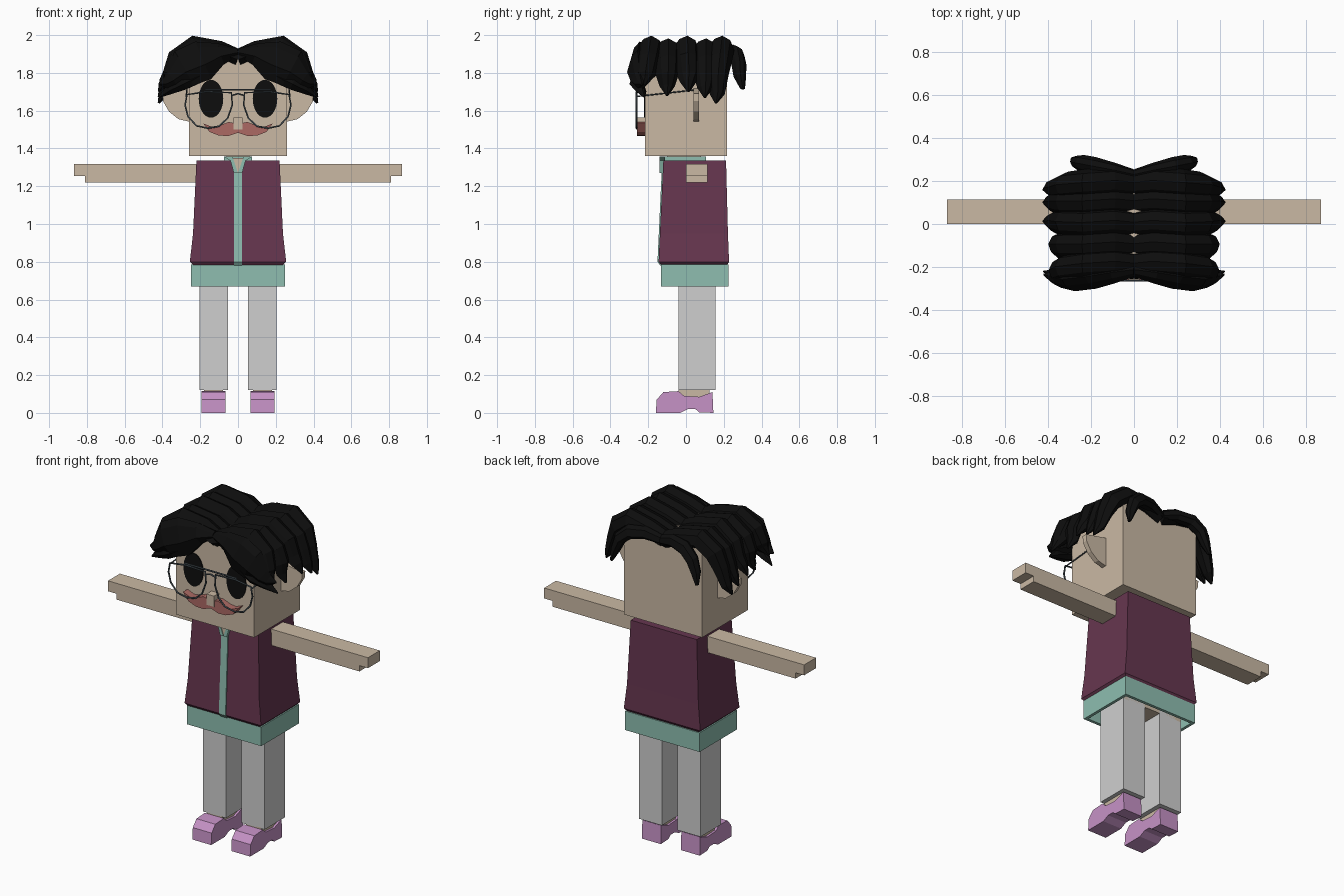
import bpy, bmesh
from mathutils import Vector

cube = bpy.data.objects.get("Cube")
if cube:
    bpy.data.objects.remove(cube, do_unlink=True)


def material(name, *rgb):
    lin = [(c / 255 / 12.92) if c < 11 else ((c / 255 + 0.055) / 1.055) ** 2.4 for c in rgb] + [1]
    m = bpy.data.materials.new(name)
    m.use_nodes = True
    m.diffuse_color = lin
    m.node_tree.nodes["Principled BSDF"].inputs["Base Color"].default_value = lin
    return m


SKIN = material("skin", 202, 185, 164)
BLACK = material("black", 13, 13, 13)
PLUM = material("plum cloth", 102, 54, 79)
TEAL = material("teal cloth", 142, 190, 176)
GREY = material("light grey cloth", 207, 207, 207)
PINK = material("pink leather", 198, 146, 198)
ROSE = material("rose", 172, 106, 100)
WIRE = material("dark wire", 68, 78, 84)


def finish(name, bm, mat):
    bmesh.ops.recalc_face_normals(bm, faces=bm.faces)
    mesh = bpy.data.meshes.new(name)
    bm.to_mesh(mesh)
    bm.free()
    mesh.materials.append(mat)
    ob = bpy.data.objects.new(name, mesh)
    bpy.context.collection.objects.link(ob)
    return ob


def loft(name, rings, mat, caps=True):
    """Skin a list of equal-length point rings."""
    bm = bmesh.new()
    loops = [[bm.verts.new(p) for p in ring] for ring in rings]
    n = len(loops[0])
    for a, b in zip(loops, loops[1:]):
        for i in range(n):
            j = (i + 1) % n
            bm.faces.new((a[i], a[j], b[j], b[i]))
    if caps:
        bm.faces.new(loops[0])
        bm.faces.new(loops[-1])
    return finish(name, bm, mat)


def rect(z, x0, x1, y0, y1):
    return [(x0, y0, z), (x1, y0, z), (x1, y1, z), (x0, y1, z)]


def box(name, x0, x1, y0, y1, z0, z1, mat):
    return loft(name, [rect(z0, x0, x1, y0, y1), rect(z1, x0, x1, y0, y1)], mat)


def plate(name, pts, y0, y1, mat):
    """Front-facing outline (x, z) given depth along y."""
    return loft(name, [[(x, y, z) for x, z in pts] for y in (y0, y1)], mat)


def wire(name, pts, cyclic=False, radius=0.005):
    cu = bpy.data.curves.new(name, 'CURVE')
    cu.dimensions = '3D'
    cu.bevel_depth = radius
    cu.bevel_resolution = 1
    sp = cu.splines.new('POLY')
    sp.points.add(len(pts) - 1)
    for p, co in zip(sp.points, pts):
        p.co = (*co, 1)
    sp.use_cyclic_u = cyclic
    cu.materials.append(WIRE)
    bpy.context.collection.objects.link(bpy.data.objects.new(name, cu))


def lock(name, path, s):
    """Hair lock swept along (x, y, z, half width, half height) points."""
    section = [(1, -.3), (.7, .6), (.1, 1), (-.5, .7), (-1, -.1), (-.3, -.8), (.5, -.8)]
    side = Vector((0, 1, 0))
    rings = []
    for i, (x, y, z, w, h) in enumerate(path):
        t = Vector(path[min(i + 1, len(path) - 1)][:3]) - Vector(path[max(i - 1, 0)][:3])
        n = t.cross(side).normalized()
        ring = [Vector((x, y, z)) + side * w * a + n * h * b for a, b in section]
        rings.append([(s * p.x, p.y, p.z) for p in ring])
    loft(name, rings, BLACK)


# Head, nose and moustache
box("head", -.26, .26, -.217, .217, 1.36, 1.9, SKIN)
box("nose", -.025, .025, -.265, -.21, 1.5, 1.565, SKIN)
half = [(0, 1.53), (.05, 1.54), (.1, 1.52), (.14, 1.515), (.185, 1.533),
        (.15, 1.487), (.1, 1.468), (.05, 1.466), (0, 1.483)]
plate("moustache", half + [(-x, z) for x, z in half[-2:0:-1]], -.26, -.21, ROSE)

# Torso: sleeveless vest over a shirt
vest = [(.78, .235, -.13, .215), (.80, .255, -.145, .228),
        (.95, .238, -.138, .222), (1.335, .22, -.12, .212)]
loft("vest", [rect(z, -w, w, a, b) for z, w, a, b in vest], PLUM)
loft("shirt_front", [rect(z, -.022, .022, a - .006, a + .03) for z, w, a, b in vest], TEAL)
hem = loft("shirt_hem", [rect(z, -.248, .248, -.133, .225) for z in (.67, .785)], TEAL, False)
solid = hem.modifiers.new("thickness", 'SOLIDIFY')
solid.thickness = .025
solid.offset = -1
box("neck", -.06, .06, -.1, .08, 1.3, 1.37, SKIN)
box("collar", -.075, .075, -.115, .105, 1.33, 1.357, TEAL)
plate("neck_opening", [(-.03, 1.35), (.03, 1.35), (0, 1.27)], -.136, -.115, SKIN)
box("pelvis", -.2, .2, -.04, .155, .69, .785, SKIN)

shoe_profile = [(-.16, 0), (-.155, .07), (-.12, .11), (-.04, .115), (-.01, .09), (.07, .085),
                (.14, .11), (.145, 0), (.07, .003), (.05, .02), (.01, .02), (-.03, 0)]
lens = [(.035, 1.695), (.03, 1.63), (.055, 1.56), (.1, 1.518), (.16, 1.507), (.22, 1.52),
        (.265, 1.57), (.28, 1.63), (.27, 1.685), (.17, 1.7)]
ear = [(.25, 1.72), (.4, 1.69), (.397, 1.65), (.365, 1.595), (.315, 1.555), (.25, 1.54)]
arm = [(.2, 1.22), (.81, 1.22), (.81, 1.255), (.867, 1.255), (.867, 1.318), (.2, 1.318)]

for s, tag in ((1, "left"), (-1, "right")):
    def flip(pts):
        return [(s * x, *rest) for x, *rest in pts]

    # Limbs
    plate(tag + "_arm", flip(arm), 0, .113, SKIN)
    box(tag + "_leg", s * .053, s * .205, -.04, .155, .12, .76, GREY)
    box(tag + "_foot", s * .08, s * .18, -.04, .125, .05, .125, SKIN)
    loft(tag + "_shoe", [[(s * x, y, z) for y, z in shoe_profile] for x in (.067, .193)], PINK)
    plate(tag + "_collar_flap", flip([(.075, 1.357), (.03, 1.357), (0, 1.27), (.022, 1.27),
                                      (.04, 1.335)]), -.14, -.115, TEAL)

    # Face details
    plate(tag + "_ear", flip(ear), .04, .07, SKIN)
    bm = bmesh.new()
    bmesh.ops.create_circle(bm, cap_ends=True, radius=1, segments=32)
    for v in bm.verts:
        v.co = (s * .143 + v.co.x * .065, -.222, 1.663 + v.co.y * .1)
    eye = finish(tag + "_eye", bm, BLACK)
    eye.modifiers.new("thickness", 'SOLIDIFY').thickness = .008

    # Glasses
    wire(tag + "_lens_rim", [(s * x, -.262, z) for x, z in lens], True)
    wire(tag + "_temple", [(s * .275, -.262, 1.675), (s * .27, .05, 1.71)], radius=.004)

    # Side locks: row position, tip shift, tip height, tip reach
    rows = [(-.19, -.03, 1.72, .395), (-.1, 0, 1.68, .39), (0, .01, 1.7, .42),
            (.1, 0, 1.67, .42), (.185, -.02, 1.64, .42)]
    for i, (y, dy, tip, reach) in enumerate(rows):
        low = .014 * (i % 2)
        lock(f"{tag}_side_lock_{i + 1}", [
            (0, y, 1.875 - low, .065, .05), (.1, y + .01, 1.915 - low, .07, .055),
            (.23, y, 1.938 - low, .07, .06), (.32, y + dy / 2, 1.87 - low, .068, .06),
            (.355, y + dy, 1.79, .06, .045), (reach - .03, y + dy, tip + .05, .04, .03),
            (reach, y + dy * 1.3, tip, .006, .006)], s)

    # Curtain of hair parted over the forehead
    lock(tag + "_fringe", [
        (0, -.215, 1.91, .03, .02), (.09, -.23, 1.895, .045, .065), (.18, -.25, 1.855, .05, .12),
        (.28, -.262, 1.815, .05, .115), (.345, -.25, 1.765, .045, .06),
        (.38, -.245, 1.745, .03, .035), (.42, -.235, 1.74, .004, .005)], s)
    lock(tag + "_fringe_under", [
        (.2, -.25, 1.79, .035, .05), (.29, -.26, 1.745, .04, .045),
        (.36, -.24, 1.71, .03, .03), (.42, -.22, 1.67, .004, .004)], s)

    # Locks framing the back of the head
    lock(tag + "_back_lock", [
        (0, .225, 1.885, .03, .03), (.09, .245, 1.91, .04, .04), (.18, .265, 1.9, .045, .045),
        (.24, .28, 1.85, .04, .04), (.268, .285, 1.78, .033, .03), (.285, .3, 1.715, .012, .01)], s)

wire("glasses_bar", [(-.175, -.262, 1.71), (.175, -.262, 1.71)])
wire("glasses_bridge", [(-.035, -.262, 1.68), (0, -.262, 1.69), (.035, -.262, 1.68)])
